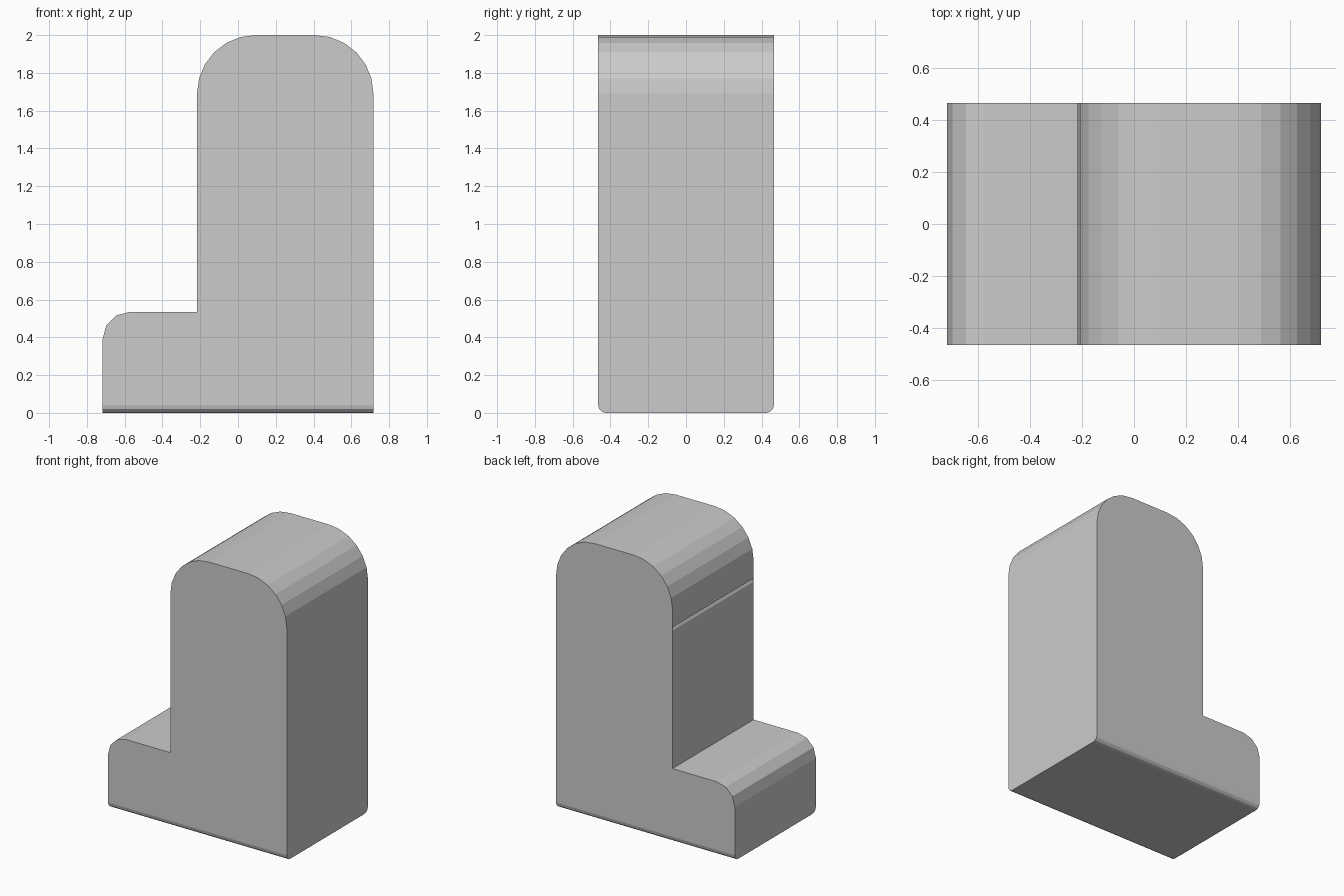
import bpy, bmesh, math

if "Cube" in bpy.data.objects:
    bpy.data.objects.remove(bpy.data.objects["Cube"])

HALF_X, HALF_Y = 0.717, 0.465
STEP_X, STEP_Z, TOP = -0.217, 0.535, 2.0


def arc(cx, cz, r, start, end, segments):
    """Points of a rounded corner in the xz plane."""
    angles = [math.radians(start + (end - start) * i / segments) for i in range(segments + 1)]
    return [(cx + r * math.cos(a), cz + r * math.sin(a)) for a in angles]


def extruded(name, profile, half_y, bottom_radius=0):
    """Extrude an xz profile along y, optionally rounding its long bottom edges."""
    bm = bmesh.new()
    face = bm.faces.new([bm.verts.new((x, -half_y, z)) for x, z in profile])
    geom = bmesh.ops.extrude_face_region(bm, geom=[face])["geom"]
    verts = [g for g in geom if isinstance(g, bmesh.types.BMVert)]
    bmesh.ops.translate(bm, verts=verts, vec=(0, 2 * half_y, 0))
    bmesh.ops.recalc_face_normals(bm, faces=bm.faces[:])
    if bottom_radius:
        edges = [e for e in bm.edges if all(abs(v.co.z) < 1e-6 for v in e.verts)
                 and abs(e.verts[0].co.y - e.verts[1].co.y) < 1e-6]
        bmesh.ops.bevel(bm, geom=edges, offset=bottom_radius, segments=3,
                        profile=0.5, affect='EDGES')
    mesh = bpy.data.meshes.new(name)
    bm.to_mesh(mesh)
    bm.free()
    obj = bpy.data.objects.new(name, mesh)
    bpy.context.collection.objects.link(obj)
    return obj


# Stepped body: tall rounded block with a low rounded step on the left
R, r = 0.31, 0.145
profile = [(-HALF_X, 0), (HALF_X, 0)]
profile += arc(HALF_X - R, TOP - R, R, 0, 90, 6)
profile += arc(STEP_X + R, TOP - R, R, 90, 180, 6)
profile += [(STEP_X, STEP_Z)]
profile += arc(-HALF_X + r, STEP_Z - r, r, 90, 180, 3)
body = extruded("stepped_body", profile, HALF_Y, 0.04)

# Thin groove across the upright's left wall
cutter = extruded("groove_cutter", [(STEP_X - 0.02, 1.535), (STEP_X, 1.535),
                                    (STEP_X + 0.015, 1.56), (STEP_X - 0.02, 1.56)], HALF_Y - 0.002)
cutter.hide_render = True
cutter.hide_set(True)
groove = body.modifiers.new("groove", 'BOOLEAN')
groove.operation = 'DIFFERENCE'
groove.solver = 'EXACT'
groove.object = cutter
